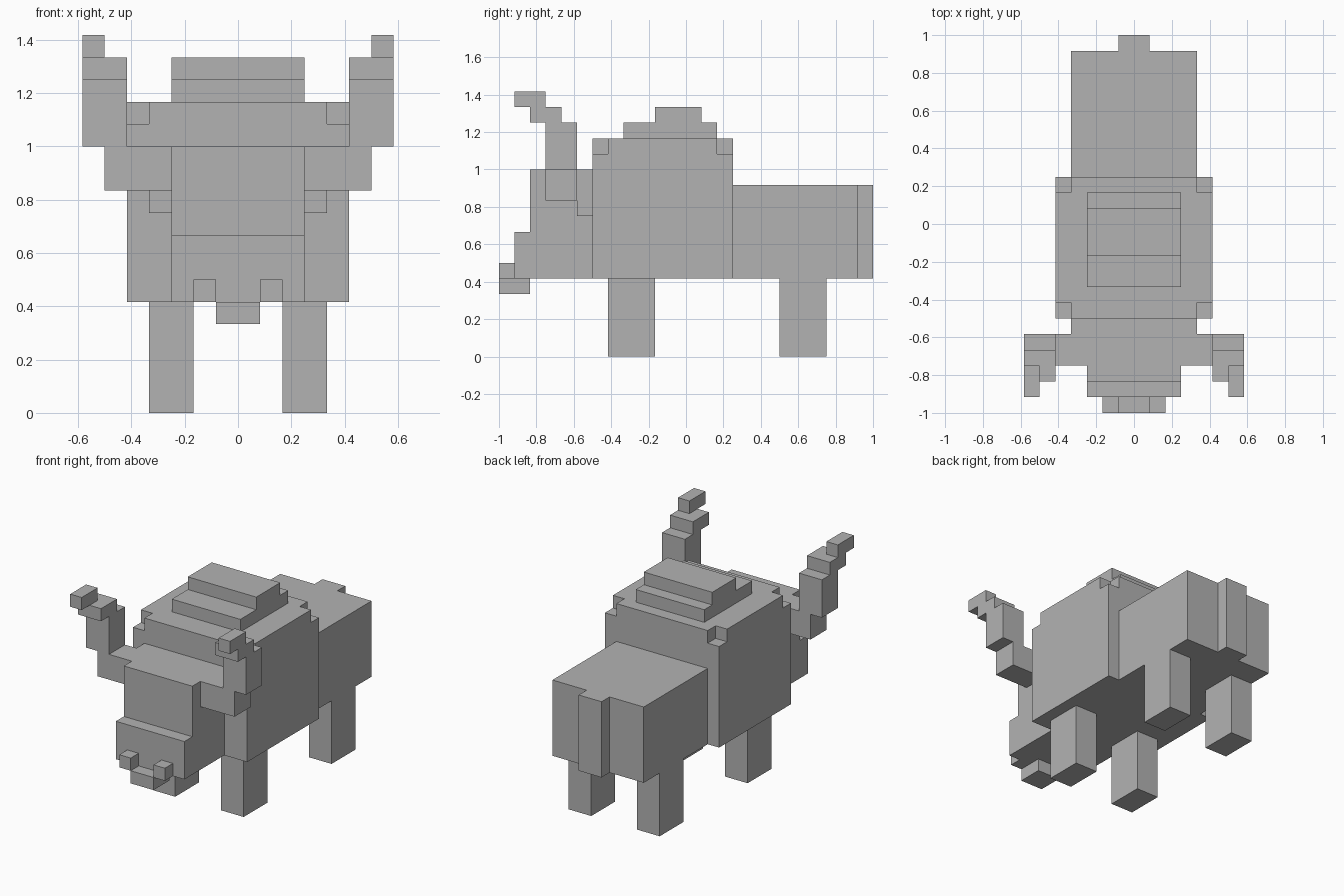
import bpy

cube = bpy.data.objects.get("Cube")
if cube:
    bpy.data.objects.remove(cube, do_unlink=True)

U = 1 / 12  # one block of the model

grey = bpy.data.materials.new("plain grey")
grey.use_nodes = True
COLOUR = (0.45, 0.45, 0.45, 1)
grey.diffuse_color = COLOUR
grey.node_tree.nodes["Principled BSDF"].inputs["Base Color"].default_value = COLOUR


def box(name, x, y, z):
    """Flat-faced block spanning the given ranges, in blocks."""
    bpy.ops.mesh.primitive_cube_add(size=1)
    ob = bpy.context.object
    ob.name = name
    for v in ob.data.vertices:
        v.co = [U * (r[0] if c < 0 else r[1]) for c, r in zip(v.co, (x, y, z))]
    ob.data.materials.append(grey)
    return ob


def pair(name, x, y, z):
    """Matching blocks on the left (+x) and right (-x)."""
    box("left_" + name, x, y, z)
    box("right_" + name, (-x[1], -x[0]), y, z)


# Shoulders, with a block cut from each top corner
shoulders = box("shoulders", (-5, 5), (-6, 3), (5, 14))
for x in ((-6, -4), (4, 6)):
    for y in ((-7, -5), (2, 4)):
        cutter = box("corner_cutter", x, y, (13, 15))
        cutter.hide_render = True
        mod = shoulders.modifiers.new("corner", "BOOLEAN")
        mod.operation = "DIFFERENCE"
        mod.solver = "EXACT"
        mod.object = cutter
        bpy.context.view_layer.objects.active = shoulders
        bpy.ops.object.modifier_apply(modifier=mod.name)
        bpy.data.objects.remove(cutter, do_unlink=True)

# Stepped hump
box("hump_lower", (-3, 3), (-4, 2), (14, 15))
box("hump_upper", (-3, 3), (-2, 1), (15, 16))

# Hindquarters and tail
box("hindquarters", (-4, 4), (3, 11), (5, 11))
box("tail", (-1, 1), (11, 12), (5, 11))

# Legs
pair("front_leg", (2, 4), (-5, -2), (0, 5))
pair("back_leg", (2, 4), (6, 9), (0, 5))

# Head, muzzle and nose ring
box("head", (-3, 3), (-10, -6), (5, 12))
box("muzzle", (-3, 3), (-11, -10), (5, 8))
pair("nose_ring_end", (1, 2), (-12, -11), (5, 6))
box("nose_ring_base", (-1, 1), (-12, -10), (4, 5))

# Neck sides and stepped horns
pair("neck_side", (3, 4), (-7, -6), (9, 12))
pair("horn_base", (3, 6), (-9, -7), (10, 12))
pair("horn_shaft", (5, 7), (-9, -7), (12, 15))
pair("horn_bend", (5, 7), (-10, -8), (15, 16))
pair("horn_tip", (6, 7), (-11, -9), (16, 17))
